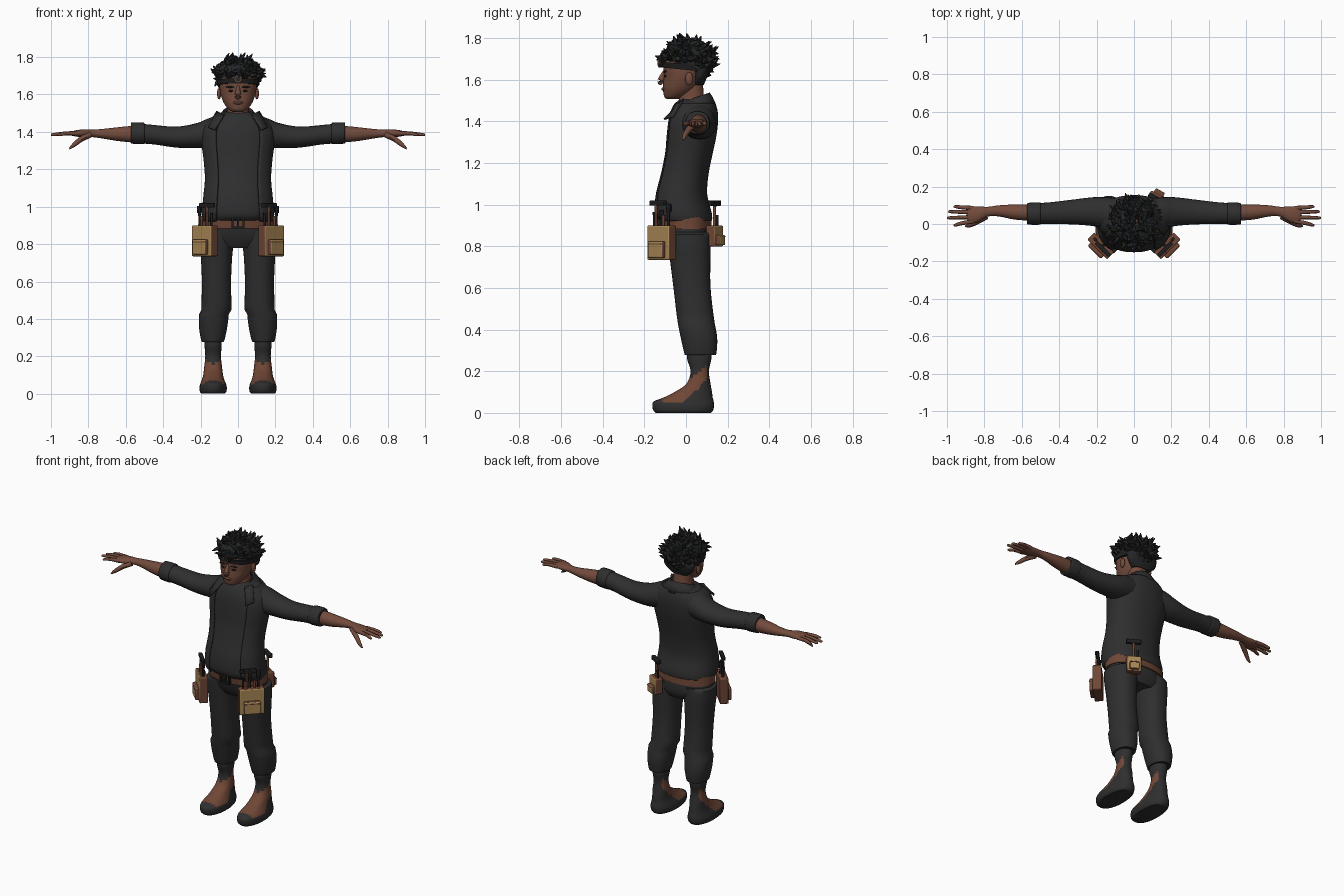
import bpy, bmesh, math, random
from math import sin, cos, pi
from mathutils import Vector, Matrix

if "Cube" in bpy.data.objects:
    bpy.data.objects.remove(bpy.data.objects["Cube"])
random.seed(4)


def material(name, *rgb):
    m = bpy.data.materials.new(name)
    m.use_nodes = True
    m.diffuse_color = (*rgb, 1)
    m.node_tree.nodes["Principled BSDF"].inputs["Base Color"].default_value = (*rgb, 1)
    m.node_tree.nodes["Principled BSDF"].inputs["Roughness"].default_value = 0.8
    return m


SKIN = material("brown skin", .17, .07, .045)
CLOTH = material("charcoal cloth", .028, .028, .028)
SEAM = material("dark trim", .013, .013, .014)
HAIR = material("black hair", .018, .019, .02)
LEATHER = material("brown leather", .16, .062, .036)
TAN = material("tan leather", .40, .25, .095)


def finish(bm, name, mats, mirror=False, rule=None, bevel=0, solid=0):
    """Turn a bmesh into a shaded object, with optional colour rule and modifiers."""
    bmesh.ops.recalc_face_normals(bm, faces=bm.faces)
    mesh = bpy.data.meshes.new(name)
    bm.to_mesh(mesh)
    bm.free()
    ob = bpy.data.objects.new(name, mesh)
    bpy.context.collection.objects.link(ob)
    for m in mats:
        mesh.materials.append(m)
    if rule:
        for p in mesh.polygons:
            p.material_index = int(rule(p.center, p.normal))
    if solid:
        mod = ob.modifiers.new("thickness", 'SOLIDIFY')
        mod.thickness, mod.offset = solid, 0
    if bevel:
        mod = ob.modifiers.new("soft edges", 'BEVEL')
        mod.width, mod.segments = bevel, 2
    if mirror:
        ob.modifiers.new("other side", 'MIRROR')
    bpy.ops.object.select_all(action='DESELECT')
    ob.select_set(True)
    bpy.context.view_layer.objects.active = ob
    bpy.ops.object.shade_smooth_by_angle(angle=math.radians(45))
    return ob


def bridge(bm, rings, closed=True):
    rows = [[bm.verts.new(p) for p in r] for r in rings]
    n = len(rows[0])
    for a, b in zip(rows, rows[1:]):
        for i in range(n if closed else n - 1):
            j = (i + 1) % n
            bm.faces.new((a[i], a[j], b[j], b[i]))
    if closed:
        bm.faces.new(rows[0])
        bm.faces.new(rows[-1])


def smooth_keys(keys, steps=4):
    """Catmull-Rom interpolation between section keys."""
    out = []
    for i in range(len(keys) - 1):
        k = [keys[max(0, min(len(keys) - 1, i + d))] for d in (-1, 0, 1, 2)]
        for s in range(steps):
            t = s / steps
            out.append([b + t * (c - a) / 2 + t * t * (a - 2.5 * b + 2 * c - d / 2)
                        + t ** 3 * (1.5 * (b - c) + (d - a) / 2) for a, b, c, d in zip(*k)])
    return out + [list(keys[-1])]


def power(v, p):
    return math.copysign(abs(v) ** p, v)


def upright(name, keys, mats, cx=0, gap=0, square=.9, grow=0, n=36, **kw):
    """Loft of level sections (z, half width, front y, back y[, x shift]); gap opens the front."""
    rings = []
    for z, rx, yf, yb, *dx in smooth_keys(keys):
        m, ry = (yf + yb) / 2, (yb - yf) / 2 + grow
        x0 = cx + (dx[0] if dx else 0)
        angles = [gap + (2 * pi - 2 * gap) * i / (n - 1 if gap else n) for i in range(n)]
        rings.append([(x0 + (rx + grow) * power(sin(a), square),
                       m - ry * power(cos(a), square), z) for a in angles])
    bm = bmesh.new()
    bridge(bm, rings, not gap)
    return finish(bm, name, mats, **kw)


def sideways(name, keys, mats, n=24):
    """Mirrored limb loft along x from sections (x, y, z, y radius, z radius)."""
    bm = bmesh.new()
    bridge(bm, [[(x, y + ry * cos(2 * pi * i / n), z + rz * sin(2 * pi * i / n)) for i in range(n)]
                for x, y, z, ry, rz in smooth_keys(keys)])
    return finish(bm, name, mats, mirror=True)


def tube(bm, keys, n=8, steps=3):
    """Tapered tube through (x, y, z, radius) keys."""
    pts = smooth_keys(keys, steps)
    rings = []
    for i, p in enumerate(pts):
        d = Vector(pts[min(i + 1, len(pts) - 1)][:3]) - Vector(pts[max(i - 1, 0)][:3])
        q = d.to_track_quat('Z', 'Y')
        rings.append([Vector(p[:3]) + q @ Vector((p[3] * cos(2 * pi * k / n), p[3] * sin(2 * pi * k / n), 0))
                      for k in range(n)])
    bridge(bm, rings)


def box(name, frame, centre, size, mats, **kw):
    bm = bmesh.new()
    bmesh.ops.create_cube(bm, size=1, matrix=frame @ Matrix.Translation(centre) @ Matrix.Diagonal((*size, 1)))
    return finish(bm, name, mats, **kw)


def ball(name, centre, radii, mats, **kw):
    bm = bmesh.new()
    bmesh.ops.create_uvsphere(bm, u_segments=20, v_segments=12, radius=1,
                              matrix=Matrix.Translation(centre) @ Matrix.Diagonal((*radii, 1)))
    return finish(bm, name, mats, **kw)


WORLD = Matrix()

# Shirt, open jacket and collar
torso = [(.925, .175, -.125, .112), (.96, .18, -.15, .11), (1.05, .172, -.145, .088),
         (1.15, .163, -.12, .095), (1.25, .17, -.1, .115), (1.33, .18, -.093, .132),
         (1.4, .18, -.085, .14), (1.45, .155, -.073, .138), (1.485, .115, -.055, .128), (1.505, .07, -.03, .1)]
upright("shirt", torso, [CLOTH])
upright("jacket", torso[:-1], [CLOTH], gap=.62, grow=.009, n=48, solid=.01)
bm = bmesh.new()
fold = [(.066, .068, 1.525), (.078, .078, 1.535), (.1, .09, 1.515), (.135, .108, 1.475)]
bridge(bm, [[(rx * sin(a), .035 - ry * cos(a), z - .035 * (1 + cos(a)) * (rx / .1))
             for a in [.75 + (2 * pi - 1.5) * i / 30 for i in range(31)]] for rx, ry, z in fold], False)
finish(bm, "collar", [CLOTH], solid=.008)
for side in (1, -1):
    bm = bmesh.new()
    vs = [bm.verts.new((side * x, y, z)) for x, y, z in
          ((.07, -.03, 1.49), (.115, -.01, 1.51), (.16, -.06, 1.425), (.125, -.105, 1.41))]
    bm.faces.new(vs)
    finish(bm, "collar_point", [CLOTH], solid=.008)

# Sleeves with rolled cuffs
sideways("sleeve", [(.06, .045, 1.41, .09, .085), (.15, .058, 1.395, .085, .08), (.22, .066, 1.38, .077, .067),
                    (.33, .064, 1.372, .066, .056), (.45, .058, 1.385, .058, .052), (.545, .056, 1.393, .054, .053)], [CLOTH])
sideways("cuff", [(.5, .056, 1.392, .056, .054), (.51, .056, 1.392, .06, .058),
                  (.565, .055, 1.394, .058, .057), (.572, .055, 1.394, .05, .05)], [CLOTH])

# Forearms and hands
sideways("forearm", [(.55, .06, 1.388, .043, .046), (.64, .064, 1.388, .04, .037), (.72, .07, 1.39, .03, .026),
                     (.78, .066, 1.392, .026, .02), (.83, .053, 1.392, .041, .021),
                     (.87, .049, 1.392, .045, .016), (.89, .049, 1.391, .036, .011)], [SKIN])
bm = bmesh.new()
for y, tip_y, tip_x in ((.085, .093, .965), (.062, .066, .993), (.037, .033, 1), (.014, -.006, .965)):
    tube(bm, [(.86, y, 1.392, .012), (.92, (y + tip_y) / 2, 1.392, .0105),
              (tip_x - .01, tip_y, 1.385, .008), (tip_x, tip_y, 1.384, .003)])
tube(bm, [(.79, .04, 1.385, .016), (.84, .012, 1.36, .015), (.88, -.008, 1.328, .011), (.902, -.012, 1.31, .004)])
finish(bm, "fingers", [SKIN], mirror=True)

# Trousers, ankles and shoes
upright("hips", [(.78, .13, -.06, .1), (.82, .18, -.085, .118), (.88, .186, -.105, .118), (.95, .178, -.115, .108)], [CLOTH])
upright("trouser_leg", [(.28, .056, -.005, .14, .02), (.285, .062, -.008, .146, .02), (.36, .076, -.025, .15, .018),
                        (.45, .08, -.042, .135, .013), (.6, .078, -.06, .118, .008), (.72, .083, -.075, .117),
                        (.8, .09, -.085, .118, -.015), (.87, .088, -.09, .115, -.02)], [CLOTH], cx=.115, mirror=True)
shoe = [(0, .062, -.145, .12), (.012, .071, -.157, .13), (.035, .073, -.162, .135), (.055, .068, -.155, .133),
        (.075, .06, -.105, .128), (.1, .053, -.055, .125), (.14, .048, .002, .118),
        (.2, .042, .022, .11), (.26, .046, .005, .122), (.31, .045, .01, .12)]


def upper(c, n):
    return c.z > .052 and c.y < .1 and -.115 < c.y and c.z < .15 + max(0, c.y) * .8 and c.z > .06 + c.y


upright("foot", shoe, [CLOTH, LEATHER], cx=.133, mirror=True, rule=upper)

# Neck, head and face
upright("neck", [(1.43, .1, -.075, .09), (1.465, .085, -.06, .095), (1.5, .06, -.035, .088), (1.6, .058, -.035, .08)], [SKIN])
upright("head", [(1.507, .028, -.09, -.04), (1.518, .047, -.104, -.015), (1.54, .067, -.109, .03),
                 (1.57, .083, -.111, .06), (1.61, .095, -.107, .08), (1.65, .1, -.108, .088),
                 (1.7, .1, -.105, .092), (1.75, .08, -.085, .08), (1.775, .03, -.03, .03)], [SKIN], square=.95)
bm = bmesh.new()
tube(bm, [(0, -.1, 1.645, .008), (0, -.114, 1.615, .013), (0, -.12, 1.593, .018), (0, -.113, 1.582, .012)], 12)
finish(bm, "nose", [SKIN])
ball("ear", (.101, .015, 1.605), (.011, .019, .031), [SKIN], mirror=True)
ball("lips", (0, -.108, 1.556), (.027, .01, .009), [LEATHER])
box("mouth_line", WORLD, (0, -.116, 1.556), (.036, .006, .002), [SEAM])
ball("eye", (.036, -.097, 1.619), (.016, .009, .006), [SEAM], mirror=True)
ball("eyebrow", (.04, -.1, 1.64), (.024, .009, .005), [HAIR], mirror=True)

# Hair: cap plus many curved tufts
upright("hair_cap", [(1.575, .06, .03, .085), (1.61, .098, .035, .1), (1.65, .107, .02, .112), (1.675, .11, -.085, .117),
                     (1.72, .112, -.105, .116), (1.755, .095, -.09, .1), (1.775, .04, -.04, .05)], [HAIR])
bm = bmesh.new()
count = 0
while count < 210:
    d = Vector([random.gauss(0, 1) for _ in range(3)]).normalized()
    base = Vector((d.x * .105, .008 + d.y * .105, 1.69 + d.z * .085))
    if base.z < 1.695 and (base.y < .05 or base.z < 1.61):
        continue
    count += 1
    turn = Vector([random.uniform(-.025, .025) for _ in range(3)])
    reach = random.uniform(.022, .04) * (1 if base.z > 1.67 else .6)
    mid = base + d * reach * .6
    tip = base + d * reach + turn
    tube(bm, [(*base, .02), (*mid, .015), (*tip, .002)], 5, 2)
finish(bm, "hair_tufts", [HAIR])

# Headband with front lens
band = upright("headband", [(1.648, .111, -.114, .116), (1.675, .114, -.117, .12)], [SEAM])
for v in band.data.vertices:
    v.co.z -= v.co.y * .1
for name, r, depth, mat in (("lens_rim", .024, .026, SEAM), ("lens_ring", .019, .03, LEATHER), ("lens", .014, .034, HAIR)):
    bm = bmesh.new()
    bmesh.ops.create_cone(bm, cap_ends=True, segments=20, radius1=r, radius2=r, depth=depth,
                          matrix=Matrix.Translation((0, -.119, 1.683)) @ Matrix.Rotation(pi / 2, 4, 'X'))
    finish(bm, name, [mat])

# Belt and buckle
upright("belt", [(.883, .192, -.118, .124), (.942, .19, -.128, .122)], [LEATHER])
for x in (-.03, 0, .03):
    box("buckle_bar", WORLD, (x, -.13, .912), (.01, .02, .058), [SEAM])
for z in (.888, .936):
    box("buckle_edge", WORLD, (0, -.13, z), (.07, .02, .01), [SEAM])


def pouch(name, x, y, turn, w, d, low, high, mirror):
    """Box pouch whose tan front looks along the turned -y axis."""
    frame = Matrix.Translation((x, y, 0)) @ Matrix.Rotation(math.radians(turn), 4, 'Z')
    out = frame.to_3x3() @ Vector((0, -1, 0))
    h, kw = high - low, dict(mirror=mirror, bevel=.006, rule=lambda c, n: n.dot(out) > .5)
    box(name, frame, (0, 0, (low + high) / 2), (w, d, h), [LEATHER, TAN], **kw)
    box(name + "_pocket", frame, (0, -d / 2 - .006, low + h * .3), (w * .66, .03, h * .48), [LEATHER, TAN], **kw)
    box(name + "_pocket_seam", frame, (0, -d / 2 - .02, low + h * .46), (w * .6, .006, .004), [LEATHER], mirror=mirror)
    return frame


def stick(name, frame, x, y, low, high, r, mat, mirror):
    bm = bmesh.new()
    tube(bm, [(x, y, low, r), (x, y, (low + high) / 2, r * .8), (x, y, high, r)])
    bm.transform(frame)
    finish(bm, name, [mat], mirror=mirror)


# Front pouches with tools
frame = pouch("front_pouch", .178, -.117, 45, .15, .052, .735, .9, True)
for x, y, top, r, mat in ((-.05, 0, .965, .008, SEAM), (-.028, -.01, 1.0, .008, LEATHER), (-.008, .008, .975, .01, SEAM),
                          (.018, -.006, .95, .009, LEATHER), (.042, .004, .985, .009, SEAM)):
    stick("tool_handle", frame, x, y, .87, top, r, mat, True)
box("front_hammer_head", frame, (-.02, -.004, 1.008), (.1, .022, .024), [SEAM], mirror=True, bevel=.004)
box("pliers", frame, (.044, .004, .985), (.026, .014, .04), [SEAM], mirror=True, bevel=.004)

# Rear pouch with hammer
frame = pouch("rear_pouch", .118, .137, 150, .085, .05, .8, .9, False)
stick("rear_hammer_handle", frame, 0, 0, .86, 1.0, .009, LEATHER, False)
stick("rear_tool_handle", frame, .024, 0, .86, .95, .008, SEAM, False)
box("rear_hammer_head", frame, (0, 0, 1.008), (.09, .024, .026), [SEAM], bevel=.004)
